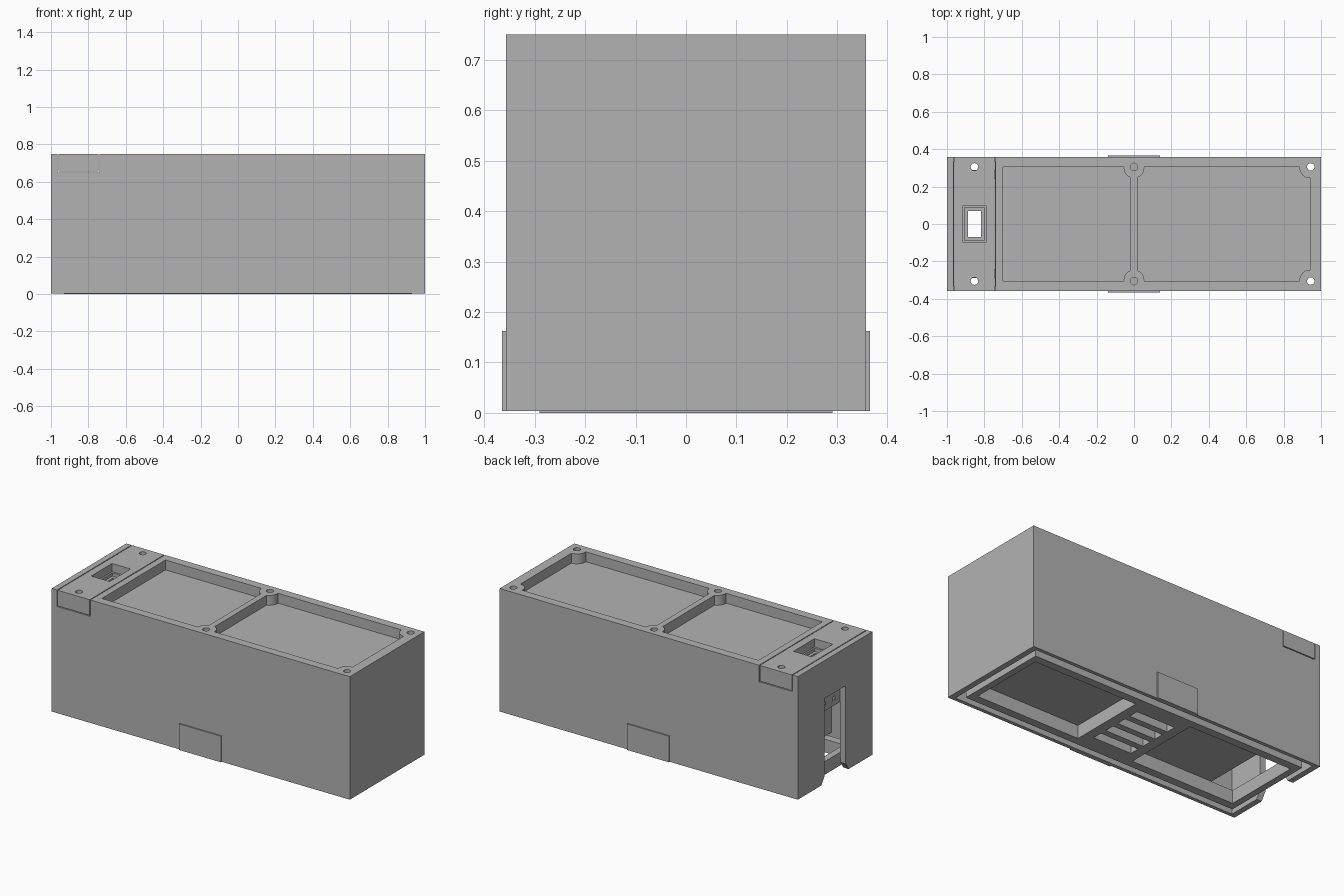
import bpy, bmesh, math

default = bpy.data.objects.get("Cube")
if default:
    bpy.data.objects.remove(default, do_unlink=True)

# One grey for the whole enclosure
grey = bpy.data.materials.new("plain_grey")
grey.use_nodes = True
colour = (0.45, 0.45, 0.45, 1)
grey.diffuse_color = colour
grey.node_tree.nodes["Principled BSDF"].inputs["Base Color"].default_value = colour


def add(name, bm):
    bmesh.ops.recalc_face_normals(bm, faces=bm.faces[:])
    mesh = bpy.data.meshes.new(name)
    bm.to_mesh(mesh)
    bm.free()
    mesh.materials.append(grey)
    obj = bpy.data.objects.new(name, mesh)
    bpy.context.scene.collection.objects.link(obj)
    return obj


def box(name, x, y, z):
    """Box from three (low, high) ranges."""
    bm = bmesh.new()
    bmesh.ops.create_cube(bm, size=1)
    for v in bm.verts:
        v.co = [r[0] + (c + 0.5) * (r[1] - r[0]) for c, r in zip(v.co, (x, y, z))]
    return add(name, bm)


def rod(name, x, y, z, radius, sides=32):
    """Upright cylinder between two heights."""
    bm = bmesh.new()
    bmesh.ops.create_cone(bm, cap_ends=True, segments=sides, radius1=radius,
                          radius2=radius, depth=z[1] - z[0])
    bmesh.ops.translate(bm, verts=bm.verts, vec=(x, y, (z[0] + z[1]) / 2))
    return add(name, bm)


def prism(name, profile, x):
    """Profile in y and z, extruded along x."""
    bm = bmesh.new()
    face = bm.faces.new([bm.verts.new((x[0], y, z)) for y, z in profile])
    ext = bmesh.ops.extrude_face_region(bm, geom=[face])
    verts = [g for g in ext["geom"] if isinstance(g, bmesh.types.BMVert)]
    bmesh.ops.translate(bm, verts=verts, vec=(x[1] - x[0], 0, 0))
    return add(name, bm)


def cut(target, cutters):
    """Subtract the cutters, keep the result as plain mesh, drop the cutters."""
    for c in cutters:
        c.hide_render = True
        m = target.modifiers.new("cut", 'BOOLEAN')
        m.operation, m.solver, m.object = 'DIFFERENCE', 'EXACT', c
    graph = bpy.context.evaluated_depsgraph_get()
    graph.update()
    mesh = bpy.data.meshes.new_from_object(target.evaluated_get(graph))
    target.modifiers.clear()
    target.data = mesh
    for c in cutters:
        bpy.data.objects.remove(c, do_unlink=True)
    return target


SIDES = (-1, 1)
TOP, BASE, FLOOR = 0.75, 0.004, 0.08

# Main body: hollow underneath, with a cable bay at one end
body = box("body", (-1, 1), (-0.357, 0.357), (BASE, TOP))
cutters = [
    box("underside", (-0.965, 0.965), (-0.335, 0.335), (-0.1, FLOOR)),
    box("cable_bay", (-0.962, -0.742), (-0.333, 0.333), (0.05, 0.7)),
    box("lid_notch", (-0.965, -0.74), (-0.5, 0.5), (0.65, 0.9)),
    # cable slot with a flared mouth
    prism("cable_slot", [(-0.13, -0.05), (-0.13, BASE), (-0.1, 0.05), (-0.1, 0.52),
                         (0.1, 0.52), (0.1, 0.05), (0.13, BASE), (0.13, -0.05)],
          (-1.1, -0.9)),
]

# Two shallow top trays, rounded off around the screw bosses
for i, x in enumerate([(-0.7, -0.018), (0.018, 0.94)]):
    tray = box("tray", x, (-0.305, 0.305), (0.69, 0.85))
    bosses = [rod("boss", bx, 0.3 * s, (0.6, 0.9), 0.055)
              for s in SIDES for bx in ((0,), (0, 0.94))[i]]
    cutters.append(cut(tray, bosses))

# Screw holes: blind in the middle, right through at the far end
for s in SIDES:
    cutters.append(rod("middle_hole", 0, 0.305 * s, (0.65, 0.85), 0.02))
    cutters.append(rod("end_hole", 0.945, 0.305 * s, (-0.1, 0.85), 0.02))
cut(body, cutters)

# Base plate: two windows and four vent slots
plate = box("base_plate", (-0.93, 0.93), (-0.29, 0.29), (0, FLOOR))
windows = [box("window", sorted((0.19 * s, 0.89 * s)), (-0.24, 0.24), (-0.1, 0.2))
           for s in SIDES]
vents = [box("vent", (-0.13, 0.13), (y - 0.03, y + 0.03), (-0.1, 0.2))
         for y in (-0.15, -0.05, 0.05, 0.15)]
cut(plate, windows + vents)

# Lid over the cable bay, with a stepped socket opening and two screw holes
lid = box("lid", (-0.96, -0.745), (-0.357, 0.357), (0.655, TOP))
openings = [box("socket", (-0.853 - w, -0.853 + w), (-d, d), (z, 0.9))
            for w, d, z in [(0.062, 0.1, 0.7), (0.052, 0.088, 0.68), (0.035, 0.07, 0.5)]]
openings += [rod("lid_hole", -0.853, 0.305 * s, (0.5, 0.9), 0.02) for s in SIDES]
cut(lid, openings)

# Cable clamp panel with two holes behind the slot
clamp = box("cable_clamp", (-0.96, -0.935), (-0.11, 0.11), (0.41, 0.53))
holes = [box("clamp_hole", (-1.1, -0.8), (0.045 * s - 0.012, 0.045 * s + 0.012),
             (0.443, 0.467)) for s in SIDES]
cut(clamp, holes)

# Thin side tabs low on the long walls
for s, label in zip(SIDES, ("front", "back")):
    box(label + "_tab", (-0.14, 0.14), sorted((0.35 * s, 0.365 * s)), (BASE, 0.162))
